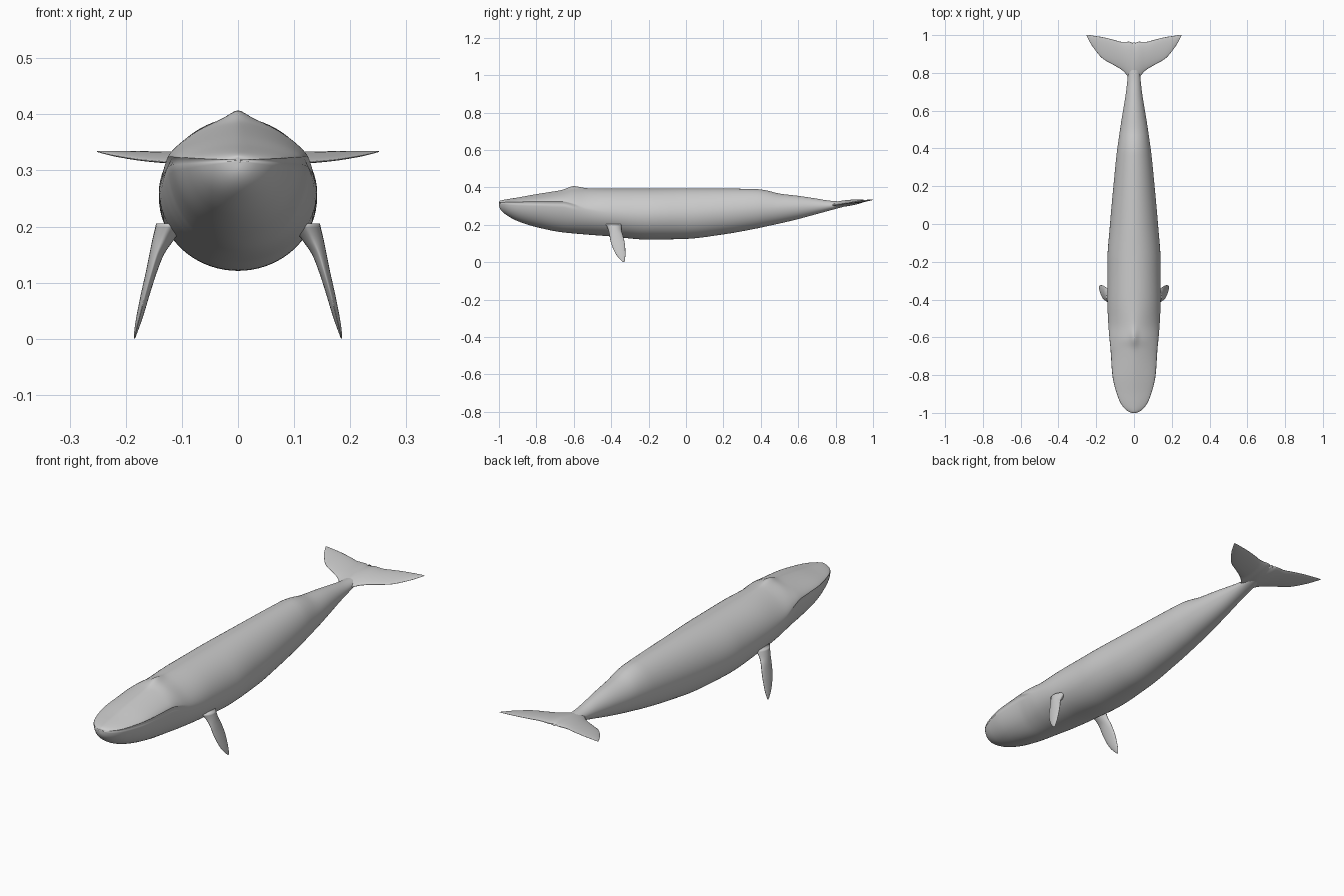
import bpy, bmesh
from math import sin, cos, pi, exp, sqrt

if "Cube" in bpy.data.objects:
    bpy.data.objects.remove(bpy.data.objects["Cube"])


def interp(xs, ys, x):
    """Monotone cubic interpolation through the points."""
    d = [(ys[i + 1] - ys[i]) / (xs[i + 1] - xs[i]) for i in range(len(xs) - 1)]
    m = [d[0]] + [2 * a * b / (a + b) if a * b > 0 else 0 for a, b in zip(d, d[1:])] + [d[-1]]
    i = max(k for k in range(len(d)) if k == 0 or xs[k] <= x)
    h = xs[i + 1] - xs[i]
    t = (x - xs[i]) / h
    return ((2 * t**3 - 3 * t**2 + 1) * ys[i] + (t**3 - 2 * t**2 + t) * h * m[i]
            + (3 * t**2 - 2 * t**3) * ys[i + 1] + (t**3 - t**2) * h * m[i + 1])


def loft(name, rings, mirror=False):
    """Skin a list of closed rings and cap both ends."""
    bm = bmesh.new()
    rows = [[bm.verts.new(p) for p in r] for r in rings]
    n = len(rows[0])
    for a, b in zip(rows, rows[1:]):
        for i in range(n):
            bm.faces.new((a[i], a[(i + 1) % n], b[(i + 1) % n], b[i]))
    bm.faces.new(rows[0])
    bm.faces.new(rows[-1])
    bmesh.ops.recalc_face_normals(bm, faces=bm.faces)
    for f in bm.faces:
        f.smooth = True
    me = bpy.data.meshes.new(name)
    bm.to_mesh(me)
    bm.free()
    ob = bpy.data.objects.new(name, me)
    bpy.context.collection.objects.link(ob)
    if mirror:
        ob.modifiers.new("Mirror", 'MIRROR').use_mirror_merge = False
    return ob


def power(v, e):
    return (1 if v >= 0 else -1) * abs(v) ** e


# Body stations: y, half width, top, bottom, height of the widest line
BODY = [
    (-1.00, .004, .323, .308, .318), (-.99, .034, .330, .280, .319),
    (-.95, .070, .338, .246, .320), (-.90, .091, .346, .220, .321),
    (-.80, .115, .364, .188, .322), (-.66, .125, .386, .160, .321),
    (-.60, .131, .397, .154, .306), (-.53, .136, .395, .148, .283),
    (-.40, .141, .394, .138, .262), (-.20, .141, .394, .121, .252),
    (0, .127, .395, .125, .255), (.20, .109, .394, .149, .268),
    (.38, .091, .391, .181, .283), (.43, .084, .384, .192, .286),
    (.50, .074, .367, .207, .289), (.60, .058, .355, .231, .294),
    (.70, .042, .340, .258, .298), (.77, .034, .329, .277, .302),
    (.86, .026, .324, .301, .314), (.96, .008, .332, .324, .328)]
S = [sqrt(r[0] + 1) for r in BODY]
COLS = list(zip(*BODY))

rings, N, M = [], 72, 150
for k in range(M + 1):
    s = S[-1] * k / M
    y = s * s - 1
    w, top, bot, mid = (interp(S, COLS[c], s) for c in range(1, 5))
    head = 1 / (1 + exp((y + .48) / .04))
    ex = 2 / (1.9 - .4 * head)
    mouth = 1 / (1 + exp((y + .6) / .012))
    ring = []
    for i in range(N):
        a = 2 * pi * i / N
        c, d = cos(a), sin(a)
        if d >= 0:
            x, z = w * power(c, ex), mid + (top - mid) * power(d, ex)
            # blowhole ridge
            z += .010 * exp(-((y + .6) / .045) ** 2 - (x / .02) ** 2)
        else:
            x, z = w * c, mid + (bot - mid) * -d
        yy = y
        # mouth groove along the widest line
        if i in (0, N // 2):
            x *= 1 - .055 * mouth
            yy += .008 * exp(-(y + 1) / .02)
        ring.append((x, yy, z))
    rings.append(ring)
loft("whale_body", rings)


def lens(n=24):
    return [(-cos(2 * pi * i / n), power(sin(2 * pi * i / n), 1.3)) for i in range(n)]


# Tail flukes: x, leading y, trailing y, half thickness
FLUKE = [(0, .740, .953, .017), (.025, .772, .965, .015), (.06, .812, .964, .011),
         (.11, .843, .976, .008), (.165, .875, .989, .006), (.217, .936, .997, .004),
         (.24, .974, 1.0, .002), (.251, .996, 1.0, .001)]
F = list(zip(*FLUKE))
rings = []
for k in range(-40, 41):
    x = .251 * k / 40
    le, tr, th = (interp(F[0], F[c], abs(x)) for c in (1, 2, 3))
    rings.append([(x, y, .334 - (1 - y) * .13 + v * th) for u, v in lens()
                  for y in [(le + tr) / 2 + u * (tr - le) / 2]])
loft("tail_flukes", rings)

# Flippers: z, centre x, leading y, trailing y, half thickness
FLIPPER = [(0, .1845, -.337, -.330, .001), (.012, .182, -.350, -.327, .003),
           (.04, .175, -.373, -.324, .006), (.08, .165, -.393, -.325, .008),
           (.12, .154, -.405, -.331, .010), (.15, .145, -.410, -.339, .013),
           (.175, .134, -.416, -.346, .019), (.205, .119, -.430, -.345, .027)]
P = list(zip(*FLIPPER))
rings = []
for k in range(31):
    z = .205 * k / 30
    cx, le, tr, th = (interp(P[0], P[c], z) for c in (1, 2, 3, 4))
    rings.append([(cx + v * th, (le + tr) / 2 + u * (tr - le) / 2, z) for u, v in lens()])
loft("flippers", rings, mirror=True)
